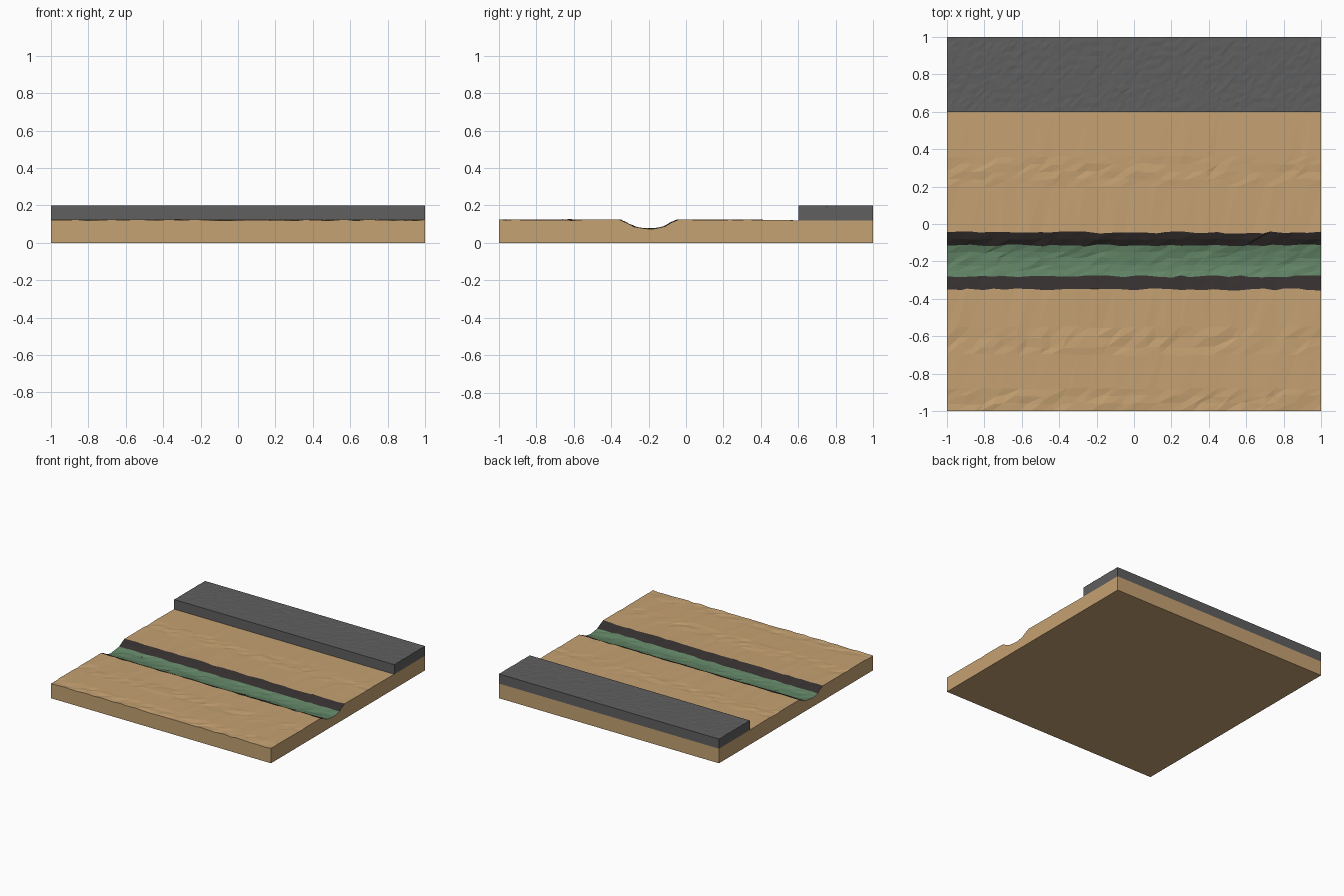
import bpy, bmesh, random

if "Cube" in bpy.data.objects:
    bpy.data.objects.remove(bpy.data.objects["Cube"])

random.seed(4)


def material(name, color):
    m = bpy.data.materials.new(name)
    m.diffuse_color = (*color, 1)
    m.use_nodes = True
    m.node_tree.nodes["Principled BSDF"].inputs["Base Color"].default_value = m.diffuse_color
    return m


def terrain_block(name, profile, nx, bottom, jitter, mats, mat_of):
    """Closed block: rough top lofted along x from (y, z, bump) rows, flat base."""
    bm = bmesh.new()
    rows = []
    for j, (y, z, bump) in enumerate(profile):
        row = []
        for i in range(nx + 1):
            inner_x, inner_y = 0 < i < nx, 0 < j < len(profile) - 1
            x = -1 + 2 * i / nx + inner_x * random.uniform(-.3, .3) * 2 / nx
            yy = y + inner_y * random.uniform(-jitter, jitter)
            row.append(bm.verts.new((x, yy, z + random.uniform(-bump, bump))))
        rows.append(row)
    # top surface, triangulated, coloured by strip
    for j, (a, b) in enumerate(zip(rows, rows[1:])):
        mat = mat_of((profile[j][0] + profile[j + 1][0]) / 2)
        for i in range(nx):
            for tri in ((a[i], a[i + 1], b[i + 1]), (a[i], b[i + 1], b[i])):
                bm.faces.new(tri).material_index = mat
    # side walls and underside
    loop = (rows[0] + [r[-1] for r in rows[1:-1]] + rows[-1][::-1]
            + [r[0] for r in rows[-2:0:-1]])
    base = [bm.verts.new((v.co.x, v.co.y, bottom)) for v in loop]
    for i in range(len(loop)):
        k = (i + 1) % len(loop)
        bm.faces.new((base[i], base[k], loop[k], loop[i]))
    bm.faces.new(base[::-1])
    bmesh.ops.recalc_face_normals(bm, faces=bm.faces)
    me = bpy.data.meshes.new(name)
    bm.to_mesh(me)
    bm.free()
    for m in mats:
        me.materials.append(m)
    ob = bpy.data.objects.new(name, me)
    bpy.context.collection.objects.link(ob)
    return ob


sand = material("sand", (.56, .36, .17))
mud = material("mud", (.035, .028, .028))
water = material("green_water", (.12, .23, .13))
asphalt = material("asphalt", (.115, .115, .115))

# Sandy ground with a stream channel: dark banks and a green bed
ground_profile = [
    (-1, .122, .004), (-.96, .122, .004), (-.92, .122, .004), (-.88, .123, .001),
    (-.70, .123, .001), (-.66, .122, .004), (-.61, .122, .004), (-.55, .122, .003),
    (-.35, .122, .002), (-.32, .107, .002), (-.28, .087, .003),
    (-.25, .079, .004), (-.22, .075, .004), (-.18, .075, .004), (-.15, .078, .004),
    (-.115, .087, .003), (-.08, .108, .002), (-.045, .123, .002),
    (.20, .122, .002), (.24, .122, .003), (.28, .122, .004), (.32, .122, .003),
    (.36, .122, .002), (.60, .12, 0), (1, .12, 0)]


def ground_strip(y):
    if -.28 < y < -.115:
        return 2
    return 1 if -.35 < y < -.045 else 0


terrain_block("ground", ground_profile, 32, 0, .006, (sand, mud, water), ground_strip)

# Raised road along the back with a finely rough top
road_profile = [(.6 + .4 * j / 16, .199, 0 if j in (0, 16) else .0015) for j in range(17)]
terrain_block("road", road_profile, 80, .12, .004, (asphalt,), lambda y: 0)
